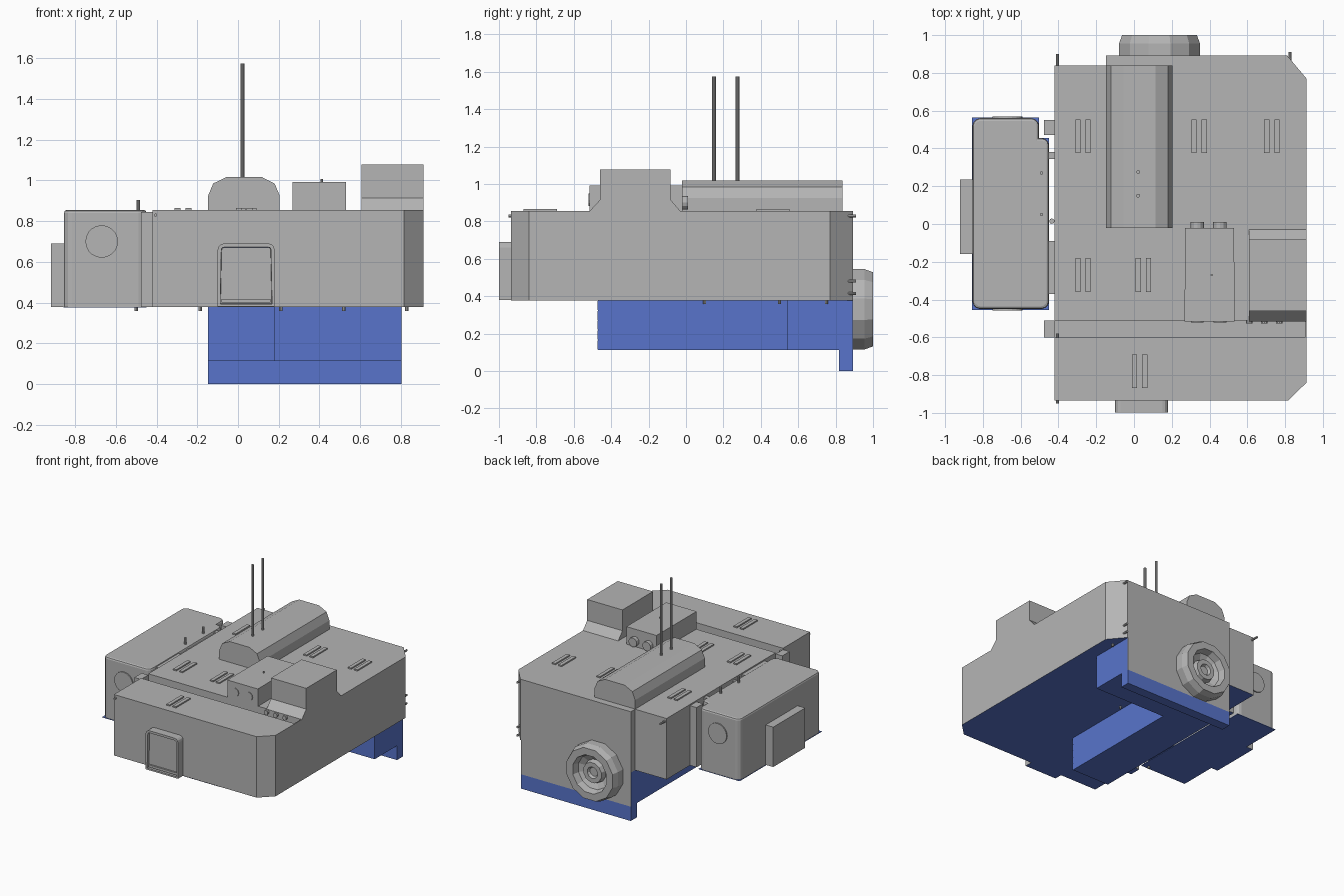
import bpy, bmesh, math
from mathutils import Matrix, Vector

if "Cube" in bpy.data.objects:
    bpy.data.objects.remove(bpy.data.objects["Cube"])


def material(name, rgb):
    m = bpy.data.materials.new(name)
    m.diffuse_color = (*rgb, 1)
    m.use_nodes = True
    m.node_tree.nodes["Principled BSDF"].inputs["Base Color"].default_value = m.diffuse_color
    return m


GREY = material("grey", (0.46, 0.46, 0.46))
BLUE = material("blue", (0.098, 0.175, 0.60))
Z0, Z1 = 0.378, 0.855          # underside and roof of the main hull


def finish(name, bm, mat=GREY, blue_floor=False):
    bmesh.ops.recalc_face_normals(bm, faces=bm.faces)
    if blue_floor:             # downward faces take the second colour
        for f in bm.faces:
            f.material_index = 1 if f.normal.z < -0.9 else 0
    me = bpy.data.meshes.new(name)
    bm.to_mesh(me)
    bm.free()
    me.materials.append(mat)
    if blue_floor:
        me.materials.append(BLUE)
    ob = bpy.data.objects.new(name, me)
    bpy.context.collection.objects.link(ob)
    return ob


def prism_bm(pts, lo, hi, axis="z"):
    bm = bmesh.new()
    place = (lambda a, b, c: (a, b, c)) if axis == "z" else (
        (lambda a, b, c: (a, c, b)) if axis == "y" else (lambda a, b, c: (c, a, b)))
    f = bm.faces.new([bm.verts.new(place(a, b, lo)) for a, b in pts])
    r = bmesh.ops.extrude_face_region(bm, geom=[f])
    vs = [v for v in r["geom"] if isinstance(v, bmesh.types.BMVert)]
    bmesh.ops.translate(bm, verts=vs, vec=Vector(place(0, 0, hi - lo)))
    bmesh.ops.recalc_face_normals(bm, faces=bm.faces)
    return bm


def prism(name, pts, lo, hi, axis="z", mat=GREY, blue_floor=False):
    return finish(name, prism_bm(pts, lo, hi, axis), mat, blue_floor)


def box(name, x0, x1, y0, y1, z0, z1, mat=GREY, blue_floor=False):
    return prism(name, [(x0, y0), (x1, y0), (x1, y1), (x0, y1)], z0, z1, "z", mat, blue_floor)


def rod(name, p, r, length, axis="z", n=10):
    bm = bmesh.new()
    bmesh.ops.create_cone(bm, cap_ends=True, segments=n, radius1=r, radius2=r, depth=length)
    if axis == "y":
        bmesh.ops.rotate(bm, verts=bm.verts, matrix=Matrix.Rotation(math.pi / 2, 3, "X"))
    bmesh.ops.translate(bm, verts=bm.verts, vec=p)
    return finish(name, bm)


# main hull: rear part, front part and the channel between them
prism("main_hull", [(-0.42, -0.51), (0.913, -0.51), (0.913, 0.77), (0.81, 0.893), (-0.147, 0.893),
                    (-0.147, 0.84), (-0.42, 0.84)], Z0, Z1, blue_floor=True)
prism("front_hull", [(-0.42, -0.935), (0.815, -0.935), (0.913, -0.84), (0.913, -0.60),
                     (-0.42, -0.60)], Z0, Z1, blue_floor=True)
box("channel_floor", -0.42, 0.906, -0.60, -0.51, Z0, 0.79, blue_floor=True)
box("channel_end", 0.906, 0.913, -0.60, -0.51, Z0, Z1, blue_floor=True)
for x in (0.61, 0.69, 0.77):
    rod("channel_nub", (x, -0.518, 0.832), 0.018, 0.02, "y")

# lower blue structure: long keel, rear block and rear lip
box("keel", -0.147, 0.18, -0.47, 0.54, 0.112, Z0, BLUE)
for i in range(5):
    z = 0.115 + i * 0.053
    box("keel_slat", -0.147, 0.18, -0.474, -0.47, z, z + 0.048, BLUE)
box("rear_block", -0.147, 0.805, 0.54, 0.889, 0.112, Z0, BLUE)
box("rear_lip", -0.147, 0.805, 0.817, 0.893, 0.0, 0.112, BLUE)
box("rear_wall", -0.147, 0.805, 0.889, 0.893, 0.112, Z0)

# side pod with rounded corners, plus its blue floor plate
bm = prism_bm([(-0.855, -0.45), (-0.45, -0.45), (-0.45, 0.455), (-0.503, 0.455),
               (-0.503, 0.56), (-0.855, 0.56)], Z0, Z1)
up = [e for e in bm.edges if abs(e.verts[0].co.z - e.verts[1].co.z) > 0.1
      and abs(e.verts[0].co.x + 0.503) + abs(e.verts[0].co.y - 0.455) > 0.01]
bmesh.ops.bevel(bm, geom=up, offset=0.04, segments=3, profile=0.5, affect="EDGES")
top = [e for e in bm.edges if min(v.co.z for v in e.verts) > Z1 - 0.001]
bmesh.ops.bevel(bm, geom=top, offset=0.014, segments=2, profile=0.5, affect="EDGES")
finish("side_pod", bm, GREY, True)
prism("pod_floor", [(-0.858, -0.455), (-0.45, -0.455), (-0.45, 0.455), (-0.503, 0.455),
                    (-0.503, 0.563), (-0.858, 0.563)], Z0 - 0.003, Z0, mat=BLUE)
box("pod_side_panel", -0.92, -0.85, -0.16, 0.235, Z0, 0.69, blue_floor=True)
for y in (-0.452, 0.562):
    rod("pod_round_hatch", (-0.67, y, 0.70), 0.08, 0.014, "y", 20)
for y in (0.05, 0.27):
    rod("pod_post", (-0.49, y, 0.875), 0.009, 0.06)

# connectors between pod and hull
for y0, y1, x0 in ((0.47, 0.55, -0.477), (-0.60, -0.51, -0.477), (0.345, 0.38, -0.452),
                   (-0.37, -0.09, -0.452)):
    box("pod_connector", x0, -0.42, y0, y1, Z0, Z1 - 0.01, blue_floor=True)
rod("connector_post", (-0.435, 0.015, 0.70), 0.014, 0.28)

# long roof housing and the twin antennas
prism("roof_housing", [(-0.147, Z1), (0.205, Z1), (0.205, 0.925), (0.18, 0.985), (0.115, 1.018),
                       (-0.055, 1.018), (-0.122, 0.985), (-0.147, 0.925)], -0.022, 0.838, "y")
for y in (0.15, 0.275):
    rod("antenna", (0.022, y, 1.29), 0.01, 0.57)

# square roof box with round ports on both ends
prism("roof_box", [(0.27, -0.02), (0.53, -0.02), (0.532, -0.515), (0.268, -0.515)], Z1, 0.992)
for x in (0.335, 0.455):
    rod("rear_port", (x, -0.012, 0.90), 0.036, 0.045, "y", 12)
    rod("front_port", (x, -0.515, 0.915), 0.034, 0.012, "y", 12)
rod("roof_box_pin", (0.412, -0.27, 0.996), 0.006, 0.02)

# tall roof block with flared foot
prism("roof_block", [(-0.515, Z1), (-0.03, Z1), (-0.082, 0.915), (-0.082, 1.078), (-0.46, 1.078),
                     (-0.46, 0.915)], 0.608, 0.913, "x")

# paired roof vents
for x, y in ((-0.27, 0.465), (0.345, 0.465), (0.73, 0.465), (-0.27, -0.27), (0.05, -0.27),
             (0.03, -0.78)):
    for dx in (-0.027, 0.027):
        box("roof_vent", x + dx - 0.014, x + dx + 0.014, y - 0.089, y + 0.089, Z1 - 0.005, 0.865)

# front hatch: rounded frame around a recessed panel
bm = prism_bm([(-0.10, 0.38), (0.18, 0.38), (0.18, 0.69), (-0.10, 0.69)], -0.999, -0.93, "y")
edges = [e for e in bm.edges if abs(e.verts[0].co.y - e.verts[1].co.y) > 0.03
         and e.verts[0].co.z > 0.6]
bmesh.ops.bevel(bm, geom=edges, offset=0.03, segments=3, profile=0.5, affect="EDGES")
front = min(bm.faces, key=lambda f: f.calc_center_median().y)
bmesh.ops.inset_individual(bm, faces=[front], thickness=0.018, depth=0)
bmesh.ops.inset_individual(bm, faces=[front], thickness=0.002, depth=-0.02)
finish("front_hatch", bm, GREY, True)
box("hatch_sill", -0.08, 0.16, -0.992, -0.975, 0.40, 0.418)

# rear nozzle: faceted ring with a dish and hub, turned around the y axis
bm = bmesh.new()
N = 12
rings = []
for r, y in ((0.222, 0.89), (0.222, 0.955), (0.205, 1.0), (0.15, 1.0), (0.135, 0.95), (0.09, 0.925),
             (0.08, 0.965), (0.045, 0.965), (0.035, 0.945)):
    rings.append([bm.verts.new((0.135 + r * math.cos((i + 0.5) * math.tau / N), y,
                                0.33 + r * math.sin((i + 0.5) * math.tau / N))) for i in range(N)])
for a, b in zip(rings, rings[1:]):
    for i in range(N):
        j = (i + 1) % N
        bm.faces.new((a[i], a[j], b[j], b[i]))
bm.faces.new(rings[0])
bm.faces.new(rings[-1])
finish("rear_nozzle", bm)

# small pins on the corners and under the hull
for x, y, z in ((-0.405, 0.87, 0.83), (0.825, 0.88, 0.83), (0.825, 0.88, 0.48), (0.825, 0.88, 0.415),
                (-0.405, -0.93, 0.83), (-0.405, -0.60, 0.83)):
    rod("corner_pin", (x, y, z), 0.008, 0.06 if y > 0 else 0.04, "y", 8)
for x, y in ((-0.50, -0.43), (-0.185, -0.15), (0.21, 0.10), (0.52, 0.50), (0.83, 0.75)):
    rod("underside_pin", (x, y, 0.37), 0.008, 0.025, "z", 8)
